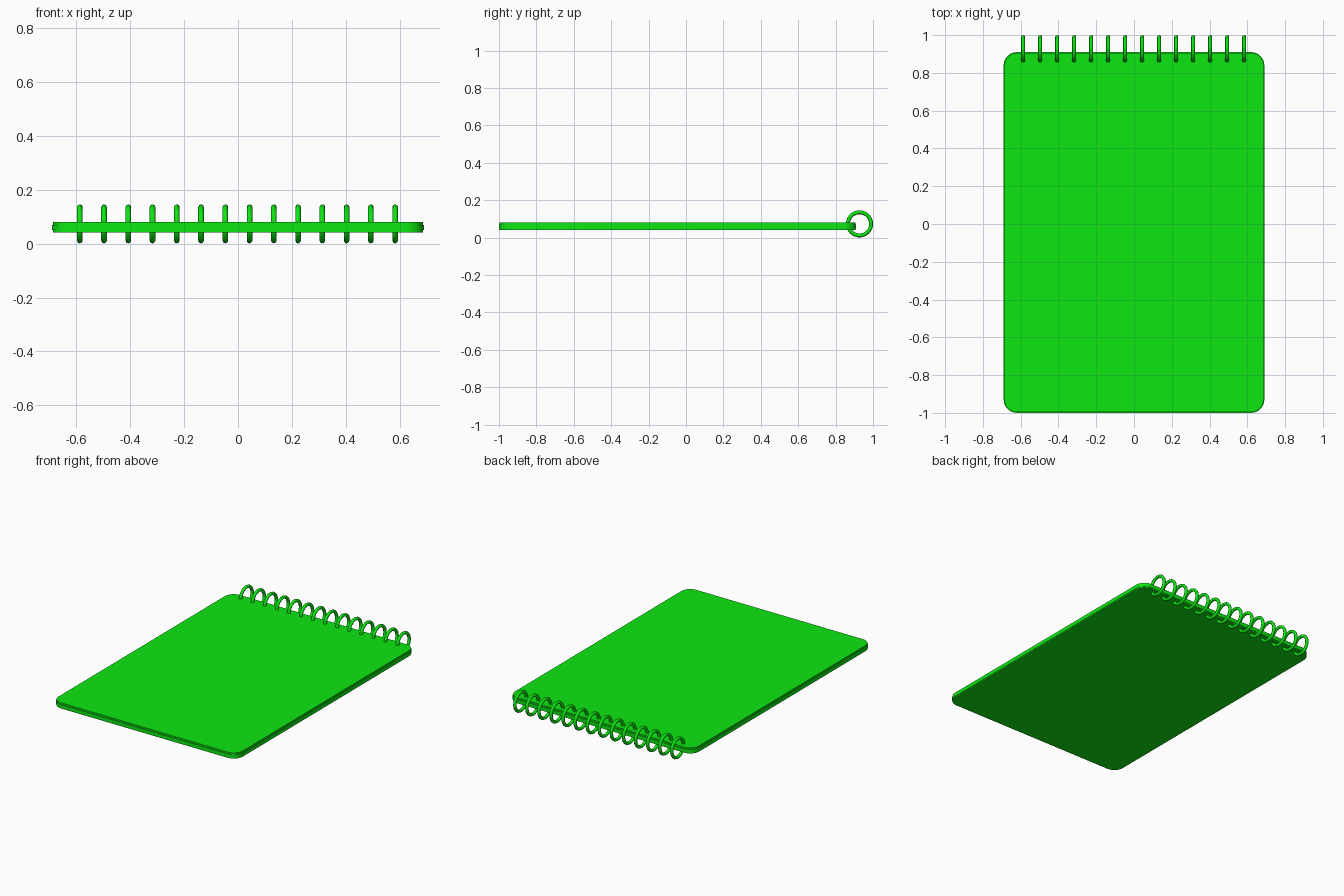
import bpy, bmesh, math

if "Cube" in bpy.data.objects:
    bpy.data.objects.remove(bpy.data.objects["Cube"])

green = bpy.data.materials.new("green")
green.diffuse_color = (0.004, 0.8, 0.006, 1)
green.use_nodes = True
green.node_tree.nodes["Principled BSDF"].inputs["Base Color"].default_value = green.diffuse_color

HALF_W, Y0, Y1, CORNER = 0.69, -1.0, 0.91, 0.07


def rounded_slab(name, z0, z1, inset=0.0, seg=8):
    """Flat slab with rounded corners, extruded from z0 to z1."""
    r = CORNER - inset
    cx, cy0, cy1 = HALF_W - CORNER, Y0 + CORNER, Y1 - CORNER
    bm = bmesh.new()
    verts = []
    corners = [(cx, cy1), (-cx, cy1), (-cx, cy0), (cx, cy0)]
    for q, (x, y) in enumerate(corners):
        for i in range(seg + 1):
            a = math.pi / 2 * (q + i / seg)
            verts.append(bm.verts.new((x + r * math.cos(a), y + r * math.sin(a), z0)))
    face = bm.faces.new(verts)
    ext = bmesh.ops.extrude_face_region(bm, geom=[face])
    top = [v for v in ext["geom"] if isinstance(v, bmesh.types.BMVert)]
    bmesh.ops.translate(bm, verts=top, vec=(0, 0, z1 - z0))
    bmesh.ops.recalc_face_normals(bm, faces=bm.faces)
    mesh = bpy.data.meshes.new(name)
    bm.to_mesh(mesh)
    bm.free()
    mesh.materials.append(green)
    obj = bpy.data.objects.new(name, mesh)
    bpy.context.collection.objects.link(obj)
    bpy.ops.object.select_all(action="DESELECT")
    obj.select_set(True)
    bpy.context.view_layer.objects.active = obj
    bpy.ops.object.shade_smooth_by_angle(angle=math.radians(30))


# Back cover, paper block and slightly smaller front cover
rounded_slab("back_cover", 0.042, 0.050, inset=0.003)
rounded_slab("paper_block", 0.050, 0.070)
rounded_slab("front_cover", 0.070, 0.080, inset=0.004)

# Binding rings along the top edge
for i in range(14):
    bpy.ops.mesh.primitive_torus_add(
        major_radius=0.062, minor_radius=0.0105, major_segments=32, minor_segments=8,
        location=(-0.587 + 0.09 * i, 0.9275, 0.0735), rotation=(0, math.pi / 2, 0))
    ring = bpy.context.object
    ring.name = f"binding_ring_{i + 1:02d}"
    ring.data.materials.append(green)
    bpy.ops.object.shade_smooth()
